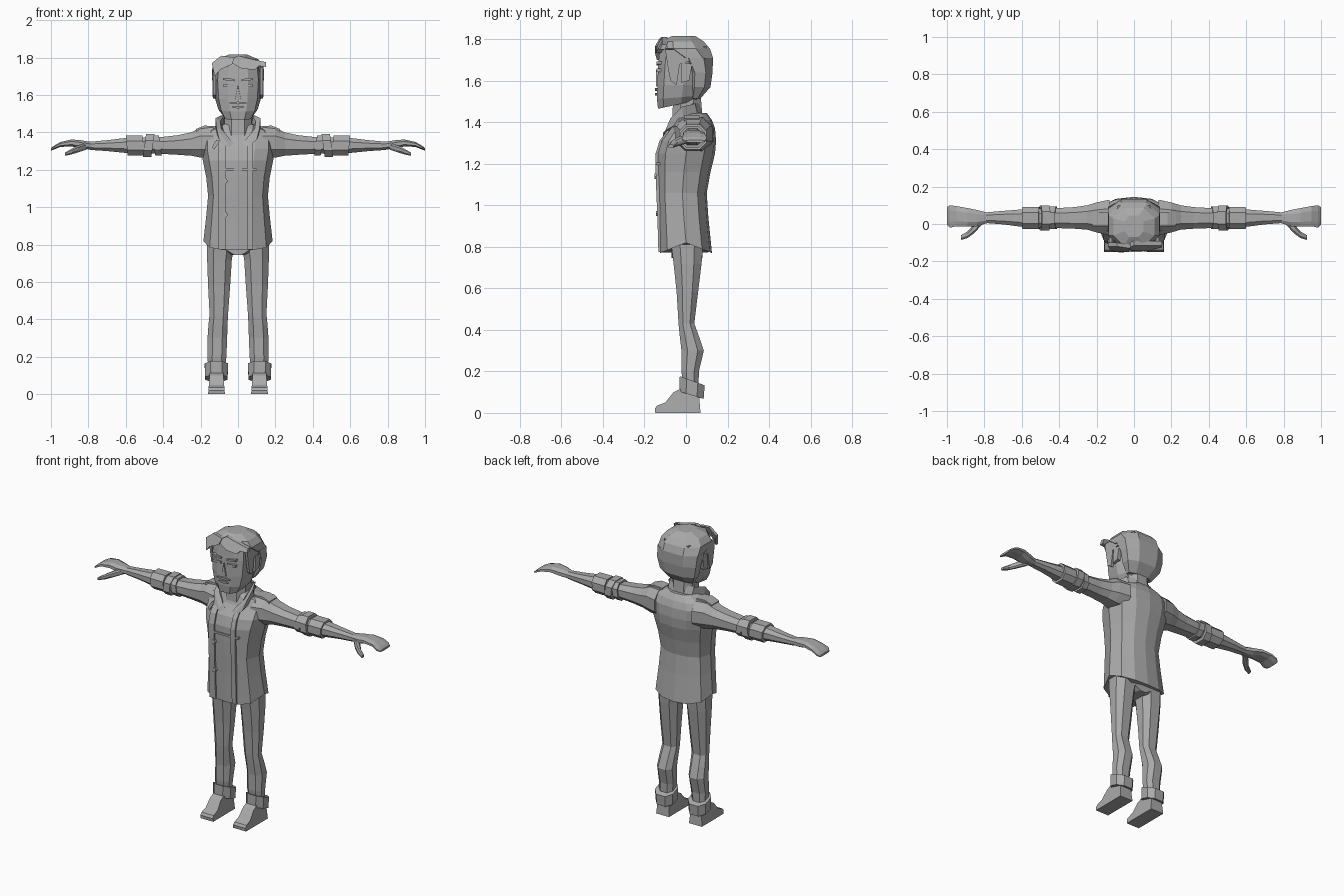
import bpy, bmesh, math
from mathutils import Vector

grey = bpy.data.materials.new("plain grey")
grey.diffuse_color = (0.4, 0.4, 0.4, 1)

OCT = [(-.5, -1), (.5, -1), (1, -.45), (1, .45), (.5, 1), (-.5, 1), (-1, .45), (-1, -.45)]
BOX = [(-1, -1), (1, -1), (1, 1), (-1, 1)]
HALF = [(0, -1), (.45, -.97), (.82, -.72), (1, 0), (.86, .62), (.48, .92)]
BODY = HALF + [(0, 1)] + [(-x, y) for x, y in HALF[:0:-1]]


def mesh(name, verts, faces, mirror=False):
    bm = bmesh.new()
    vs = [bm.verts.new(v) for v in verts]
    for f in faces:
        bm.faces.new([vs[i] for i in f])
    bmesh.ops.recalc_face_normals(bm, faces=bm.faces)
    me = bpy.data.meshes.new(name)
    bm.to_mesh(me)
    bm.free()
    me.materials.append(grey)
    ob = bpy.data.objects.new(name, me)
    bpy.context.collection.objects.link(ob)
    if mirror:
        ob.modifiers.new("Mirror", 'MIRROR').use_mirror_merge = False
    return ob


def loft(name, rings, mirror=False, caps=True):
    """Skin a list of equal-length point rings."""
    n = len(rings[0])
    faces = [(r * n + i, r * n + (i + 1) % n, (r + 1) * n + (i + 1) % n, (r + 1) * n + i)
             for r in range(len(rings) - 1) for i in range(n)]
    if caps:
        faces += [tuple(range(n)), tuple(range((len(rings) - 1) * n, len(rings) * n))]
    return mesh(name, [p for r in rings for p in r], faces, mirror)


def zring(z, x0, x1, y0, y1, prof=OCT, tilt=0, sag=0):
    """Horizontal ring; tilt lowers the back, sag lowers front and back."""
    cx, cy, hx, hy = (x0 + x1) / 2, (y0 + y1) / 2, (x1 - x0) / 2, (y1 - y0) / 2
    return [(cx + u * hx, cy + v * hy, z - tilt * v - sag * abs(v)) for u, v in prof]


def xring(x, y0, y1, z0, z1, prof=OCT, lean=0):
    cy, cz, hy, hz = (y0 + y1) / 2, (z0 + z1) / 2, (y1 - y0) / 2, (z1 - z0) / 2
    return [(x + lean * v, cy + u * hy, cz + v * hz) for u, v in prof]


def prism(name, pts, vec, mirror=False):
    """Extrude a closed outline along a vector."""
    v = Vector(vec)
    return loft(name, [[Vector(p) for p in pts], [Vector(p) + v for p in pts]], mirror)


# Jacket body
T = [(.82, .185, -.125, .125, .05), (.95, .17, -.13, .108, .01), (1.06, .16, -.135, .10, 0),
     (1.16, .17, -.138, .118, 0), (1.25, .188, -.138, .14, 0), (1.31, .2, -.12, .145, 0),
     (1.37, .2, -.075, .14, 0), (1.41, .17, -.06, .125, 0), (1.445, .085, -.05, .1, 0)]
loft("jacket", [zring(z, -w, w, a, b, BODY, 0, s) for z, w, a, b, s in T])


def front_y(z):
    for p, q in zip(T, T[1:]):
        if p[0] <= z <= q[0]:
            return p[2] + (q[2] - p[2]) * (z - p[0]) / (q[0] - p[0])
    return T[0][2]


# Open front edges of the jacket, one strip each side
for side, xs in (("right", (-.105, -.065)), ("left", (.05, .08))):
    loft(side + "_front_edge",
         [zring(z, xs[0], xs[1], front_y(z) - .008, front_y(z) + .02, BOX)
          for z in (.775, .95, 1.06, 1.16, 1.25, 1.31, 1.36)])
loft("chest_seam", [xring(x, -.145, -.12, 1.195, 1.207, BOX) for x in (-.1, .1)])
# Buttons and chest tab
for i, z in enumerate((.96, 1.14)):
    prism("button_%d" % i, [(-.068 + .014 * math.cos(k * math.pi / 3), front_y(z) - .014,
                             z + .014 * math.sin(k * math.pi / 3)) for k in range(6)], (0, .02, 0))
prism("chest_tab", [(-.14, -.1, 1.32), (-.125, -.11, 1.31), (-.1, -.112, 1.35), (-.115, -.1, 1.36)], (0, .03, 0))

# Collar wings and standing back
loft("collar_back", [
    [(x * .082, .1 - .03 * abs(x), 1.42), (x * .088, .088 - .05 * abs(x), 1.49),
     (x * .076, .075 - .05 * abs(x), 1.49), (x * .07, .08 - .04 * abs(x), 1.42)]
    for x in (-1, -.5, .5, 1)])
loft("collar_wing", [
    [(.075, .06, 1.41), (.09, .045, 1.49), (.08, .04, 1.48), (.06, .05, 1.41)],
    [(.12, -.01, 1.41), (.12, -.02, 1.475), (.095, -.02, 1.46), (.08, -.01, 1.4)],
    [(.1, -.1, 1.36), (.115, -.075, 1.42), (.09, -.06, 1.42), (.05, -.08, 1.36)],
    [(.05, -.11, 1.32), (.06, -.105, 1.345), (.04, -.09, 1.36), (.02, -.095, 1.34)]], True)
loft("epaulette", [xring(x, -.01, .065, z, z + .018, BOX)
                   for x, z in ((.12, 1.415), (.18, 1.418), (.225, 1.4))], True)

# Arms with sleeves
A = [(.13, -.06, .13, 1.26, 1.425), (.2, -.045, .115, 1.265, 1.425), (.25, -.03, .1, 1.275, 1.4),
     (.32, -.025, .09, 1.28, 1.385), (.41, -.022, .085, 1.285, 1.375), (.6, -.015, .078, 1.29, 1.37),
     (.7, -.002, .07, 1.3, 1.358), (.79, .005, .062, 1.306, 1.35)]
loft("arm", [xring(*a) for a in A], True)
for i, (x0, x1, g, l) in enumerate(((.415, .45, .008, .008), (.455, .5, .014, -.008), (.505, .595, .006, .005))):
    loft("sleeve_roll_%d" % i, [xring(x, -.02 - g, .085 + g, 1.283 - g, 1.376 + g, OCT, l)
                                for x in (x0, x1)], True)
# Hands: flat mitten and thumb
H = [(.78, .006, .06, 1.308, 1.348), (.84, -.012, .075, 1.312, 1.358), (.89, -.014, .085, 1.325, 1.362),
     (.95, -.012, .096, 1.322, 1.348), (.985, -.02, .1, 1.308, 1.328), (1, -.005, .09, 1.302, 1.315)]
loft("hand", [xring(*h) for h in H], True)
loft("thumb", [xring(x, a, b, c, d, OCT) for x, a, b, c, d in
               ((.81, 0, .035, 1.308, 1.342), (.855, -.05, .0, 1.293, 1.33),
                (.89, -.075, -.04, 1.282, 1.312), (.925, -.085, -.06, 1.275, 1.292))], True)

# Trousers
L = [(.1, .075, .158, -.01, .06), (.2, .062, .163, -.022, .062), (.3, .058, .163, -.022, .086),
     (.37, .056, .158, -.03, .062), (.43, .053, .152, -.036, .04), (.58, .042, .16, -.045, .058),
     (.72, .033, .165, -.06, .075), (.84, .012, .165, -.075, .085)]
loft("trouser_leg", [zring(*l) for l in L], True)
loft("trouser_seat", [zring(z, -w, w, -.07, .08) for z, w in ((.745, .04), (.77, .12), (.86, .15))])
loft("trouser_cuff", [zring(.085, .056, .175, -.032, .085, OCT, .018),
                      zring(.155, .053, .178, -.03, .09, OCT, .022)], True)
# Shoes: side outline swept across, narrowing upwards
S = [(.07, 0), (.06, .12), (-.02, .12), (-.06, .1), (-.1, .05), (-.14, .035), (-.15, .02), (-.148, 0)]
loft("shoe", [[(.115 + s * (.045 - .08 * z), y, z) for y, z in S] for s in (-1, 1)], True)

# Neck and head
loft("neck", [zring(z, -.072, .072, a, b) for z, a, b in ((1.36, -.07, .085), (1.54, -.06, .07))])
FACE = [(-.42, -1), (.42, -1), (.85, -.7), (1, .2), (.7, 1), (-.7, 1), (-1, .2), (-.85, -.7)]
F = [(1.485, .08, -.135, .05, -.02), (1.52, .105, -.14, .06, -.008), (1.58, .122, -.138, .07, 0),
     (1.68, .128, -.134, .09, 0), (1.765, .12, -.125, .1, 0)]
loft("head", [zring(z, -w, w, a, b, FACE, t) for z, w, a, b, t in F])
prism("nose", [(-.016, -.13, 1.575), (.016, -.13, 1.575), (0, -.13, 1.655)], (0, -.014, -.002))
for i, (z, w) in enumerate(((1.557, .045), (1.535, .032))):
    loft("lip_%d" % i, [xring(x, -.149, -.13, z - h, z + h, BOX)
                        for x, h in ((-w, .003), (0, .007), (w, .003))])
loft("eye", [xring(x, -.142, -.11, 1.643, 1.658, BOX) for x in (.022, .078)], True)
loft("eyebrow", [xring(x, -.143, -.1, z, z + .012, BOX) for x, z in ((.02, 1.673), (.08, 1.68))], True)
prism("ear", [(.115, -.025, 1.59), (.115, .015, 1.6), (.115, .03, 1.68), (.115, -.02, 1.69)], (.022, 0, 0), True)

# Hair: back shell, crown, sideburns and fringe locks
B = [(1.515, .085, .02, .07), (1.57, .12, .012, .118), (1.64, .135, .01, .128), (1.71, .14, -.03, .13)]
C = [(1.71, .139, -.05, .13), (1.755, .137, -.128, .115), (1.79, .11, -.118, .085), (1.815, .05, -.07, .045)]
loft("hair_back", [zring(z, -w, w, a, b) for z, w, a, b in B])
loft("hair_crown", [zring(z, -w, w, a, b) for z, w, a, b in C])
prism("sideburn", [(.118, -.075, 1.6), (.118, -.045, 1.58), (.118, -.03, 1.68), (.118, .03, 1.7),
                   (.118, .03, 1.75), (.118, -.1, 1.75), (.118, -.09, 1.68)], (.016, 0, 0), True)
prism("fringe_right", [(-.14, -.1, 1.77), (-.125, -.12, 1.7), (-.095, -.13, 1.735), (-.03, -.13, 1.765),
                       (-.02, -.11, 1.8), (-.09, -.1, 1.81)], (0, -.02, 0))
prism("fringe_left", [(-.05, -.11, 1.78), (.02, -.12, 1.74), (.09, -.12, 1.735), (.11, -.11, 1.755),
                      (.15, -.1, 1.75), (.15, -.09, 1.775), (.08, -.09, 1.79), (0, -.09, 1.81)], (0, -.025, 0))
